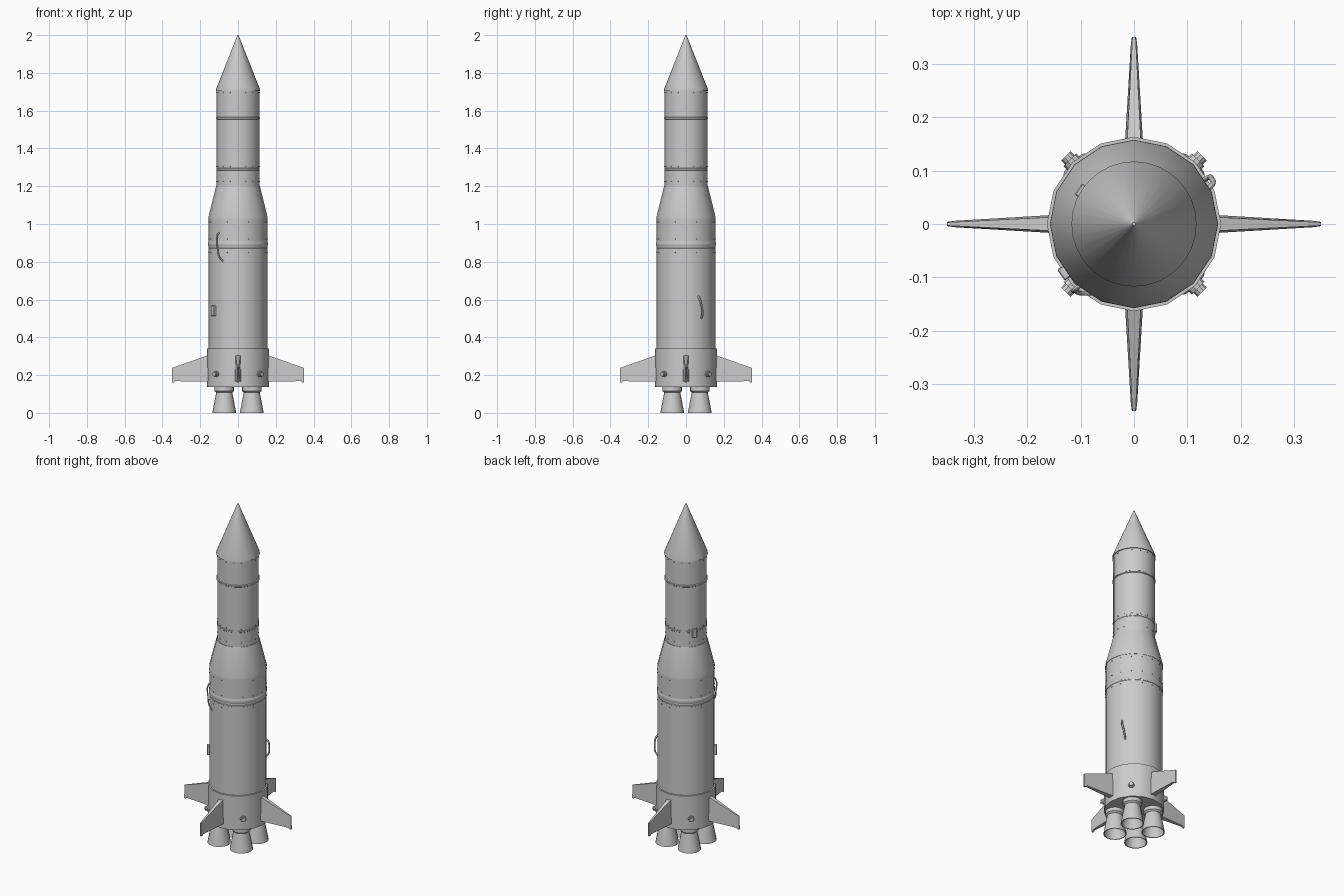
import bpy, bmesh, math
from mathutils import Vector, Matrix

if "Cube" in bpy.data.objects:
    bpy.data.objects.remove(bpy.data.objects["Cube"])

SIDES = 16


def finish(name, bm, smooth=True):
    bmesh.ops.recalc_face_normals(bm, faces=bm.faces)
    me = bpy.data.meshes.new(name)
    bm.to_mesh(me)
    bm.free()
    ob = bpy.data.objects.new(name, me)
    bpy.context.collection.objects.link(ob)
    if smooth:
        bpy.ops.object.select_all(action='DESELECT')
        ob.select_set(True)
        bpy.context.view_layer.objects.active = ob
        bpy.ops.object.shade_smooth_by_angle(angle=math.radians(35))
    return ob


def lathe(name, profile, sides=SIDES, centre=(0, 0), closed=False):
    """Revolve (radius, z) points; ends are capped unless the profile is closed."""
    bm = bmesh.new()
    rings = []
    for r, z in profile:
        rings.append([bm.verts.new((centre[0] + r * math.cos(2 * math.pi * i / sides),
                                    centre[1] + r * math.sin(2 * math.pi * i / sides), z))
                      for i in range(sides)])
    pairs = list(zip(rings, rings[1:] + ([rings[0]] if closed else [])))
    for a, b in pairs:
        for i in range(sides):
            j = (i + 1) % sides
            bm.faces.new((a[i], a[j], b[j], b[i]))
    if not closed:
        bm.faces.new(rings[0][::-1])
        bm.faces.new(rings[-1])
    return finish(name, bm)


def box(name, angle, radius, z, size):
    """Box lying on the hull; size is (depth, width, height)."""
    bm = bmesh.new()
    m = Matrix.Rotation(angle, 4, 'Z') @ Matrix.Translation((radius, 0, z)) @ Matrix.Diagonal((*size, 1))
    bmesh.ops.create_cube(bm, size=1, matrix=m)
    bmesh.ops.bevel(bm, geom=bm.edges[:], offset=0.002, segments=1, affect='EDGES')
    return finish(name, bm, False)


def pipe(name, points, radius):
    cu = bpy.data.curves.new(name, 'CURVE')
    cu.dimensions = '3D'
    cu.bevel_depth = radius
    cu.bevel_resolution = 1
    cu.resolution_u = 4
    cu.use_fill_caps = True
    sp = cu.splines.new('BEZIER')
    sp.bezier_points.add(len(points) - 1)
    for bp, p in zip(sp.bezier_points, points):
        bp.co = p
        bp.handle_left_type = bp.handle_right_type = 'AUTO'
    ob = bpy.data.objects.new(name, cu)
    bpy.context.collection.objects.link(ob)


# Hull sections
lathe("engine_skirt", [(0.163, 0.137), (0.163, 0.34)])
lathe("lower_stage", [(0.155, 0.33), (0.155, 1.03)])
lathe("stage_adapter", [(0.157, 1.025), (0.157, 1.035), (0.116, 1.20)])
lathe("upper_stage", [(0.113, 1.19), (0.113, 1.71)])
lathe("nose_cone", [(0.117, 1.705), (0.117, 1.712), (0.006, 1.992), (0.003, 2.0)], 32)

# Raised bands around the hull
for name, r, z, h in (("upper_band", 0.117, 1.56, 0.006), ("middle_band", 0.1145, 1.29, 0.008),
                      ("lower_band", 0.1575, 0.895, 0.016), ("lower_seam", 0.1565, 0.868, 0.006)):
    lathe(name, [(r - 0.004, z - h), (r, z - h / 2), (r, z + h / 2), (r - 0.004, z + h)])

# Rivet rows
bm = bmesh.new()
for r, z in ((0.113, 1.695), (0.113, 1.305), (0.113, 1.225), (0.155, 1.01), (0.155, 0.92), (0.155, 0.85)):
    for i in range(SIDES):
        a = 2 * math.pi * i / SIDES
        bmesh.ops.create_cube(bm, size=0.005, matrix=Matrix.Rotation(a, 4, 'Z') @ Matrix.Translation((r, 0, z)))
finish("rivets", bm, False)

# Engines: a mounting collar and a hollow bell each
for k in range(4):
    a = math.pi / 4 + k * math.pi / 2
    c = (0.103 * math.cos(a), 0.103 * math.sin(a))
    lathe("engine_collar", [(0.043, 0.108), (0.052, 0.116), (0.052, 0.14)], 16, c)
    lathe("engine_bell", [(0.041, 0.115), (0.052, 0.06), (0.063, 0.0), (0.058, 0.0),
                          (0.047, 0.06), (0.02, 0.105), (0.02, 0.115)], 16, c, True)

# Four tapered fins: (distance out, z, half thickness), the top edge being thinner
root_tip = [(0.15, 0.165, 0.017), (0.335, 0.168, 0.006), (0.341, 0.16, 0.005), (0.35, 0.16, 0.004),
            (0.35, 0.238, 0.003), (0.15, 0.308, 0.013)]
for k in range(4):
    bm = bmesh.new()
    left = [bm.verts.new((x, t, z)) for x, z, t in root_tip]
    right = [bm.verts.new((x, -t, z)) for x, z, t in root_tip]
    bm.faces.new(left)
    bm.faces.new(right[::-1])
    for i in range(6):
        j = (i + 1) % 6
        bm.faces.new((left[i], right[i], right[j], left[j]))
    bmesh.ops.rotate(bm, verts=bm.verts, cent=(0, 0, 0), matrix=Matrix.Rotation(k * math.pi / 2, 3, 'Z'))
    finish("fin", bm, False)

# Steering thrusters on the skirt between the fins
for k in range(4):
    bm = bmesh.new()
    turn = Matrix.Rotation(math.pi / 4 + k * math.pi / 2, 4, 'Z')
    lay = Matrix.Rotation(math.pi / 2, 4, 'Y')
    for r, out, depth in ((0.017, 0.163, 0.014), (0.012, 0.170, 0.02)):
        bmesh.ops.create_cone(bm, cap_ends=True, segments=10, radius1=r, radius2=r, depth=depth,
                              matrix=turn @ Matrix.Translation((out, 0, 0.205)) @ lay)
    finish("thruster", bm)

# Equipment boxes and external pipes
box("lower_box", math.radians(215), 0.158, 0.54, (0.018, 0.025, 0.055))
box("upper_box", math.radians(148), 0.116, 1.28, (0.014, 0.025, 0.05))


def hull_point(deg, r, z):
    a = math.radians(deg)
    return Vector((r * math.cos(a), r * math.sin(a), z))


pipe("upper_pipe", [hull_point(d, r, z) for d, r, z in
                    ((229, 0.15, 0.955), (228, 0.164, 0.94), (229, 0.166, 0.87), (233, 0.163, 0.825), (240, 0.15, 0.80))], 0.004)
pipe("lower_pipe", [hull_point(d, r, z) for d, r, z in
                    ((25, 0.15, 0.62), (27, 0.166, 0.595), (30, 0.168, 0.56), (32, 0.166, 0.525), (32, 0.15, 0.50))], 0.005)
